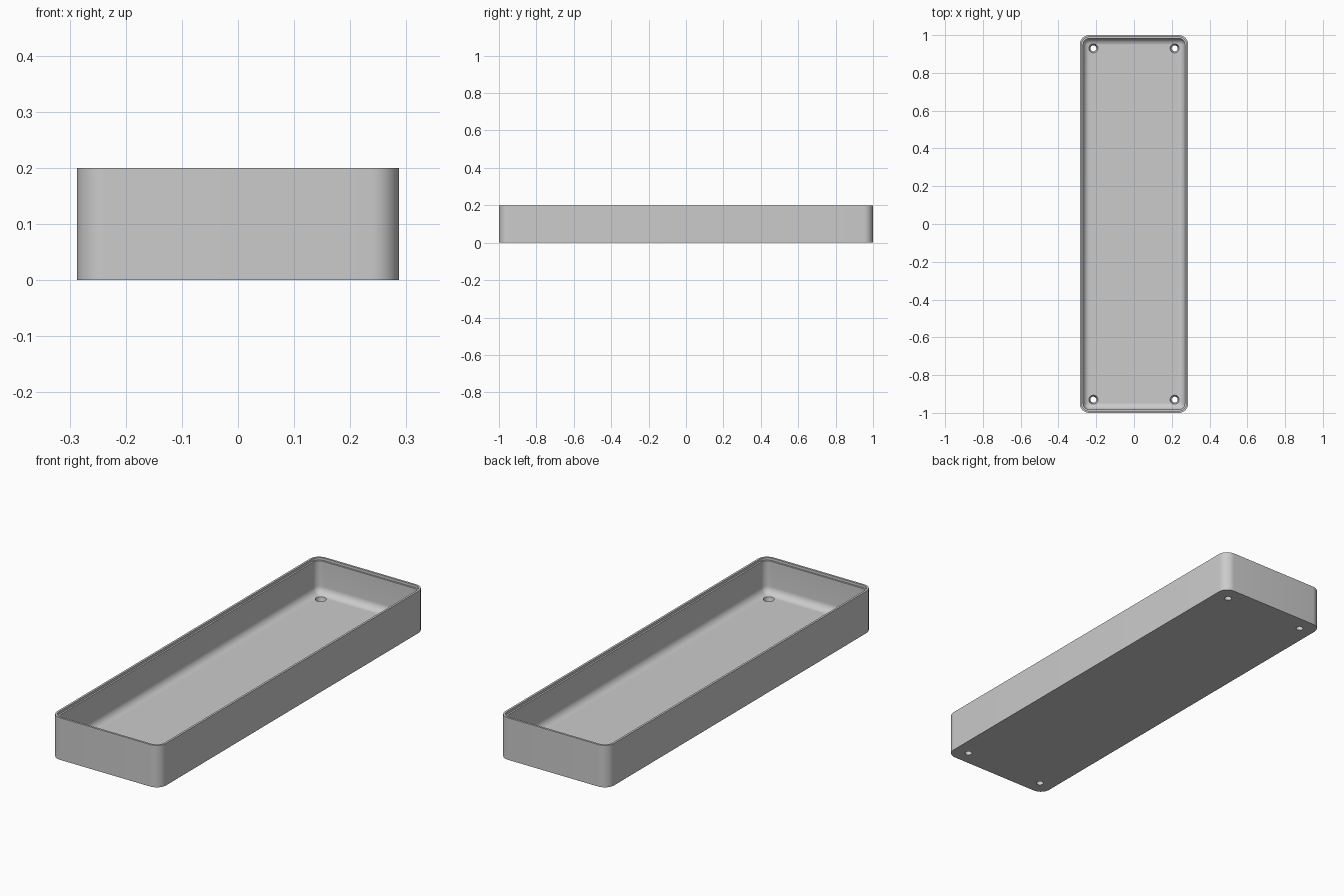
import bpy, bmesh, math

cube = bpy.data.objects.get("Cube")
if cube:
    bpy.data.objects.remove(cube)

HALF_X, HALF_Y, HEIGHT, CORNER = 0.287, 1.0, 0.2, 0.05
FLOOR, FILLET, WALL, LIP = 0.034, 0.035, 0.018, 0.01

grey = bpy.data.materials.new("plain grey")
grey.use_nodes = True
grey.diffuse_color = (0.6, 0.6, 0.6, 1)
grey.node_tree.nodes["Principled BSDF"].inputs["Base Color"].default_value = grey.diffuse_color


def add_ring(bm, inset, z, steps=10):
    """Rounded rectangle outline, set in from the outer wall."""
    radius = max(CORNER - inset, 0.012)
    cx, cy = HALF_X - inset - radius, HALF_Y - inset - radius
    ring = []
    for quarter, (sx, sy) in enumerate([(1, 1), (-1, 1), (-1, -1), (1, -1)]):
        for i in range(steps + 1):
            a = (quarter + i / steps) * math.pi / 2
            ring.append(bm.verts.new((sx * cx + radius * math.cos(a),
                                      sy * cy + radius * math.sin(a), z)))
    return ring


def make_object(name, bm):
    bmesh.ops.recalc_face_normals(bm, faces=bm.faces)
    mesh = bpy.data.meshes.new(name)
    bm.to_mesh(mesh)
    bm.free()
    obj = bpy.data.objects.new(name, mesh)
    bpy.context.collection.objects.link(obj)
    mesh.materials.append(grey)
    return obj


# Tray: outer wall, stepped rim, inner wall, floor fillet
section = [(0, 0), (0, HEIGHT), (LIP, HEIGHT), (LIP, HEIGHT - 0.012), (WALL, HEIGHT - 0.012)]
for i in range(9):
    a = i / 8 * math.pi / 2
    section.append((WALL + FILLET * (1 - math.cos(a)), FLOOR + FILLET * (1 - math.sin(a))))
bm = bmesh.new()
rings = [add_ring(bm, inset, z) for inset, z in section]
for low, high in zip(rings, rings[1:]):
    for i in range(len(low)):
        j = (i + 1) % len(low)
        bm.faces.new((low[i], low[j], high[j], high[i]))
bm.faces.new(rings[0])
bm.faces.new(rings[-1])
tray = make_object("tray", bm)

# Screw holes: straight below, widened at the floor
bm = bmesh.new()
profile = [(0.016, -0.02), (0.016, 0.016), (0.024, FLOOR), (0.024, FLOOR + 0.03)]
for sx in (-1, 1):
    for sy in (-1, 1):
        loops = [[bm.verts.new((sx * 0.215 + r * math.cos(k * math.tau / 24),
                                sy * 0.93 + r * math.sin(k * math.tau / 24), z))
                  for k in range(24)] for r, z in profile]
        for low, high in zip(loops, loops[1:]):
            for k in range(24):
                m = (k + 1) % 24
                bm.faces.new((low[k], low[m], high[m], high[k]))
        bm.faces.new(loops[0])
        bm.faces.new(loops[-1])
cutter = make_object("hole_cutter", bm)
cutter.hide_render = True
cutter.hide_set(True)

cut = tray.modifiers.new("screw holes", "BOOLEAN")
cut.operation = "DIFFERENCE"
cut.solver = "EXACT"
cut.object = cutter

# Apply the cut, then smooth the curved walls
bpy.context.view_layer.objects.active = tray
tray.select_set(True)
bpy.ops.object.modifier_apply(modifier=cut.name)
bpy.data.objects.remove(cutter)
bpy.ops.object.shade_smooth_by_angle(angle=math.radians(35))
